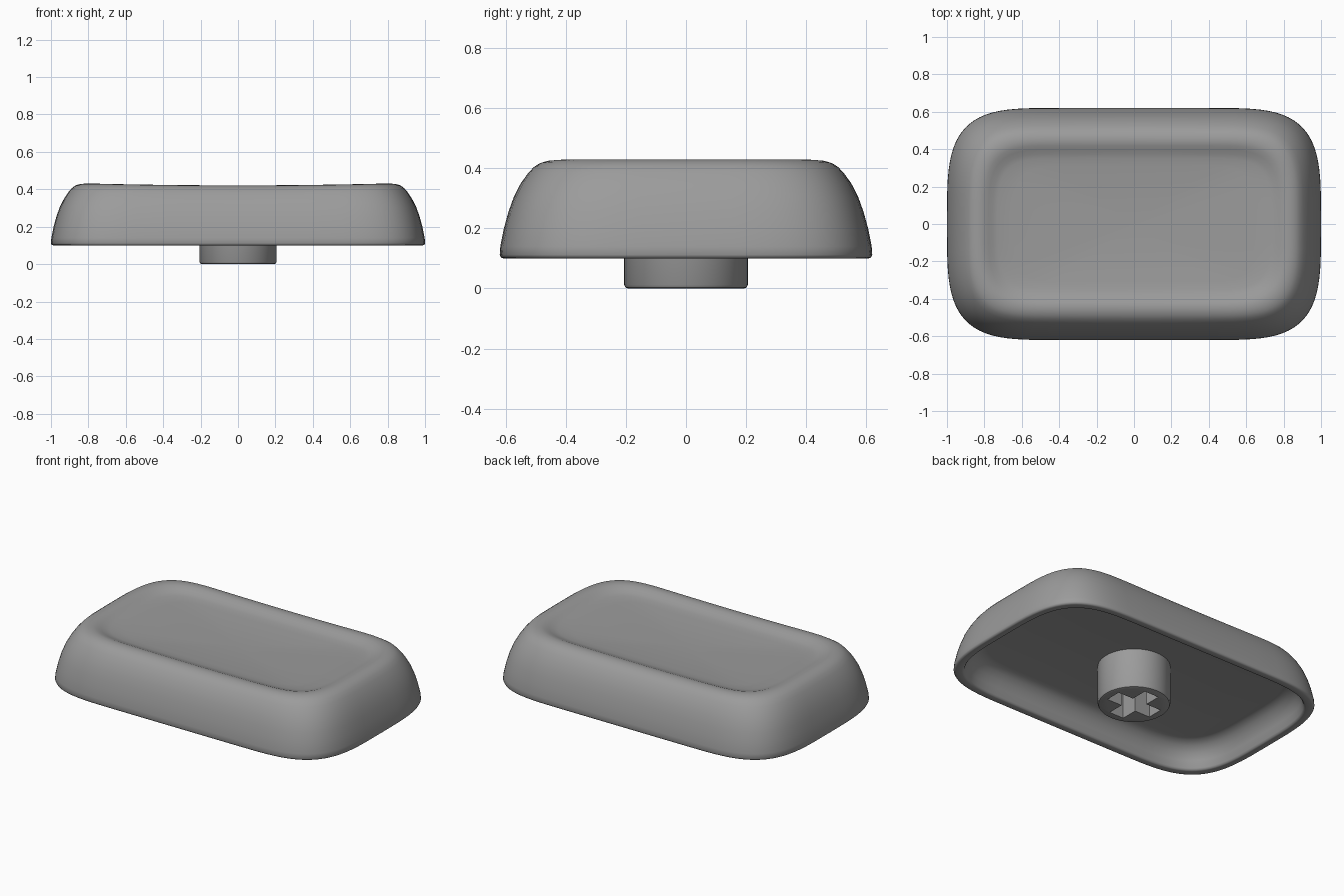
import bpy, bmesh, math

if "Cube" in bpy.data.objects:
    bpy.data.objects.remove(bpy.data.objects["Cube"])

grey = bpy.data.materials.new("mid_grey")
grey.diffuse_color = (0.33, 0.33, 0.33, 1)
grey.use_nodes = True
grey.node_tree.nodes["Principled BSDF"].inputs["Base Color"].default_value = grey.diffuse_color


def add_object(name, bm):
    bmesh.ops.recalc_face_normals(bm, faces=bm.faces)
    mesh = bpy.data.meshes.new(name)
    bm.to_mesh(mesh)
    bm.free()
    mesh.materials.append(grey)
    obj = bpy.data.objects.new(name, mesh)
    bpy.context.collection.objects.link(obj)
    return obj


def activate(obj):
    bpy.ops.object.select_all(action='DESELECT')
    obj.select_set(True)
    bpy.context.view_layer.objects.active = obj


def smooth(obj, degrees):
    activate(obj)
    bpy.ops.object.shade_smooth_by_angle(angle=math.radians(degrees))


def outline(inset, n=3.8, steps=20):
    """Soft rounded rectangle, shrunk by inset."""
    a, b = 0.6 - inset, 0.62 - inset
    q = []
    for i in range(steps + 1):
        t = math.pi / 2 * i / steps
        q.append((0.4 + a * max(math.cos(t), 0) ** (2 / n) if i < steps else 0.4,
                  b * math.sin(t) ** (2 / n)))
    q += [(x, b) for x in (0.3, 0.2, 0.1, 0.0)]
    half = q + [(-x, y) for x, y in q[-2::-1]]
    return half + [(-x, -y) for x, y in half[1:-1]]


def loft(bm, rings):
    """Skin a list of point rings and close both ends."""
    loops = [[bm.verts.new(p) for p in ring] for ring in rings]
    for lo, hi in zip(loops, loops[1:]):
        for i in range(len(lo)):
            j = (i + 1) % len(lo)
            bm.faces.new((lo[i], lo[j], hi[j], hi[i]))
    for loop in (loops[0], loops[-1]):
        bm.faces.new(loop)


# Cap shell: ceiling, inner wall, bottom lip, outer wall, rim
profile = [(0.16, 0.247), (0.135, 0.243), (0.105, 0.225), (0.08, 0.195),
           (0.062, 0.155), (0.053, 0.112), (0.047, 0.103), (0.040, 0.10),
           (0.012, 0.10), (0.004, 0.103), (0.0, 0.112), (0.002, 0.14),
           (0.014, 0.20), (0.029, 0.255), (0.047, 0.305), (0.07, 0.35),
           (0.093, 0.385), (0.112, 0.407), (0.132, 0.421), (0.155, 0.428),
           (0.178, 0.43), (0.20, 0.426), (0.222, 0.417), (0.245, 0.407),
           (0.27, 0.40)]


def sag(x, y, z):
    """Dip the rim slightly towards the middle of each side."""
    amount = 0.009 * max(0, 1 - (x / 0.75) ** 2)
    return z - amount * min(1, max(0, (z - 0.35) / 0.07))


rings = [[(x, y, sag(x, y, z)) for x, y in outline(i)] for i, z in profile]
# Shallow bowl inside the rim
edge = rings[-1]
for k in (0.88, 0.75, 0.6, 0.45, 0.3, 0.15, 0.04):
    rings.append([(x * k, y * k, 0.377 + (z - 0.377) * k * k) for x, y, z in edge])
bm = bmesh.new()
loft(bm, rings)
smooth(add_object("cap_shell", bm), 50)

# Round stem
bm = bmesh.new()
loft(bm, [[(r * math.cos(2 * math.pi * i / 64), r * math.sin(2 * math.pi * i / 64), z)
           for i in range(64)]
          for r, z in ((0.193, 0), (0.201, 0.003), (0.206, 0.012), (0.206, 0.26))])
stem = add_object("stem", bm)

# Cross-shaped socket cut into the stem
L, W = 0.155, 0.05
cross = [(L, -W), (L, W), (W, W), (W, L), (-W, L), (-W, W),
         (-L, W), (-L, -W), (-W, -W), (-W, -L), (W, -L), (W, -W)]
bm = bmesh.new()
loft(bm, [[(x, y, z) for x, y in cross] for z in (-0.05, 0.2)])
cutter = add_object("socket_cutter", bm)
cutter.hide_render = True
cut = stem.modifiers.new("socket", 'BOOLEAN')
cut.operation = 'DIFFERENCE'
cut.solver = 'EXACT'
cut.object = cutter
activate(stem)
bpy.ops.object.modifier_apply(modifier=cut.name)
bpy.data.objects.remove(cutter)
smooth(stem, 35)
